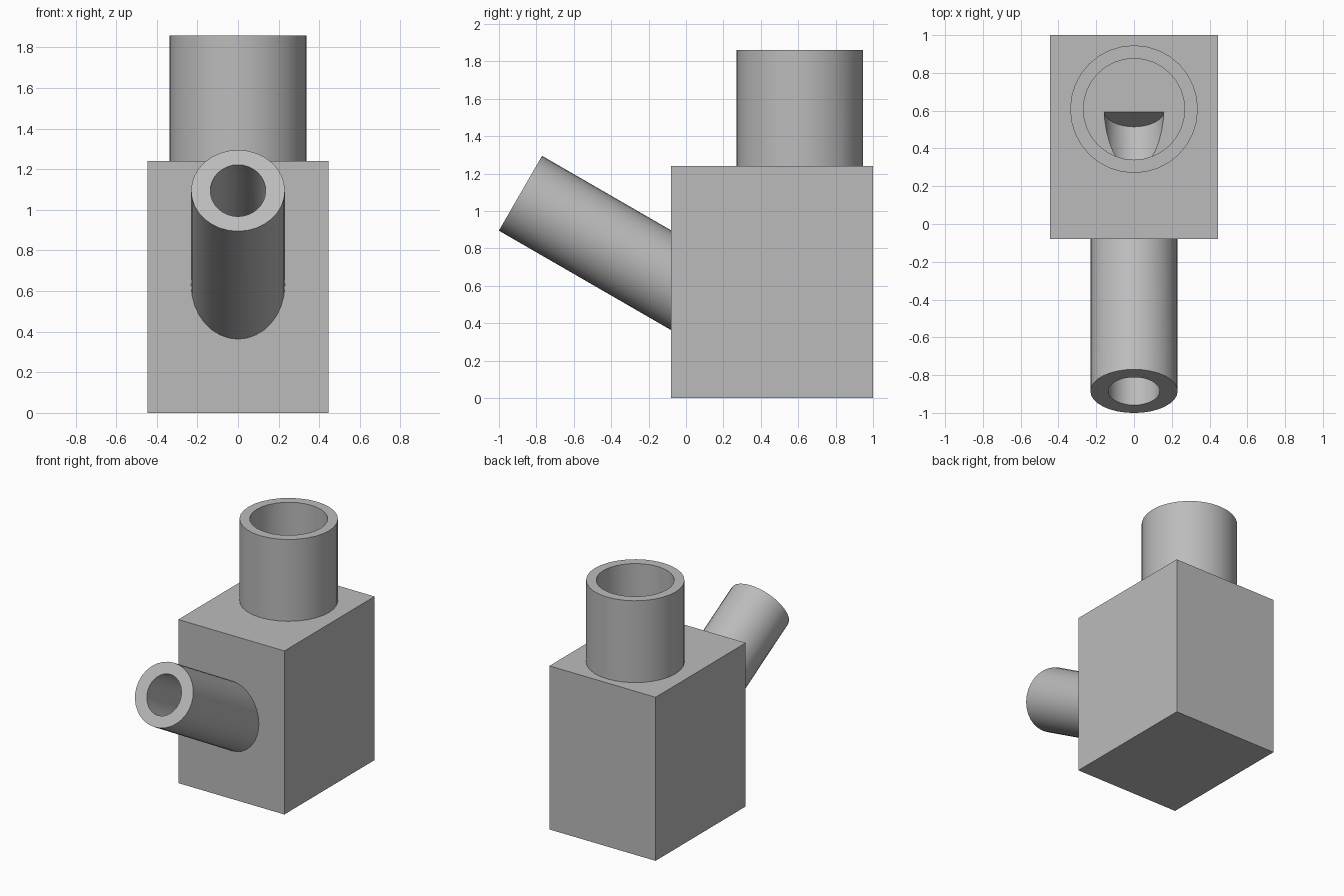
import bpy, bmesh
from math import radians
from mathutils import Matrix, Vector

cube = bpy.data.objects.get("Cube")
if cube:
    bpy.data.objects.remove(cube, do_unlink=True)

grey = bpy.data.materials.new("plain grey")
grey.use_nodes = True
colour = (0.5, 0.5, 0.5, 1)
grey.diffuse_color = colour
grey.node_tree.nodes["Principled BSDF"].inputs["Base Color"].default_value = colour

SIDES = 32


def add_object(name, bm):
    mesh = bpy.data.meshes.new(name)
    bm.to_mesh(mesh)
    bm.free()
    mesh.materials.append(grey)
    obj = bpy.data.objects.new(name, mesh)
    bpy.context.collection.objects.link(obj)
    return obj


def rod(name, start, end, r_start, r_end, stretch=1.0):
    """Round bar from start to end; stretch widens it across its tilt."""
    start, end = Vector(start), Vector(end)
    axis = end - start
    bm = bmesh.new()
    bmesh.ops.create_cone(bm, cap_ends=True, segments=SIDES, radius1=r_start,
                          radius2=r_end, depth=axis.length)
    tilt = axis.angle(Vector((0, 0, 1))) * (-1 if axis.y > 0 else 1)
    place = (Matrix.Translation((start + end) / 2) @ Matrix.Rotation(tilt, 4, "X")
             @ Matrix.Diagonal((1, stretch, 1, 1)))
    bmesh.ops.transform(bm, matrix=place, verts=bm.verts)
    return add_object(name, bm)


def combine(target, other, operation):
    mod = target.modifiers.new(operation, "BOOLEAN")
    mod.operation, mod.object, mod.solver = operation, other, "EXACT"
    bpy.context.view_layer.objects.active = target
    bpy.ops.object.modifier_apply(modifier=mod.name)
    bpy.data.objects.remove(other, do_unlink=True)


# Block
bm = bmesh.new()
bmesh.ops.create_cube(bm, size=1)
bmesh.ops.transform(bm, verts=bm.verts, matrix=Matrix.Translation((0, 0.46, 0.62))
                    @ Matrix.Diagonal((0.89, 1.08, 1.24, 1)))
body = add_object("block_with_pipes", bm)

# Pipes joined to the block
mouth = Vector((0, -0.885, 1.095))
slope = Matrix.Rotation(radians(-30), 3, "X") @ Vector((0, 1, 0))
shaft_y = 0.608
combine(body, rod("upright_pipe", (0, shaft_y, 1.0), (0, shaft_y, 1.86), 0.338, 0.338), "UNION")
combine(body, rod("sloping_pipe", mouth, mouth + slope * 1.25, 0.231, 0.231), "UNION")

# Bores: the sloping one widens inward and ends in the floor of the shaft
combine(body, rod("upright_bore", (0, shaft_y, 0.225), (0, shaft_y, 2.0), 0.268, 0.268), "DIFFERENCE")
combine(body, rod("sloping_bore", mouth - slope * 0.02, mouth + slope * 1.715,
                  0.136, 0.159, 1.08), "DIFFERENCE")

# Soft round walls, crisp rims
bpy.ops.object.select_all(action="DESELECT")
body.select_set(True)
bpy.context.view_layer.objects.active = body
bpy.ops.object.shade_smooth_by_angle(angle=radians(30))
